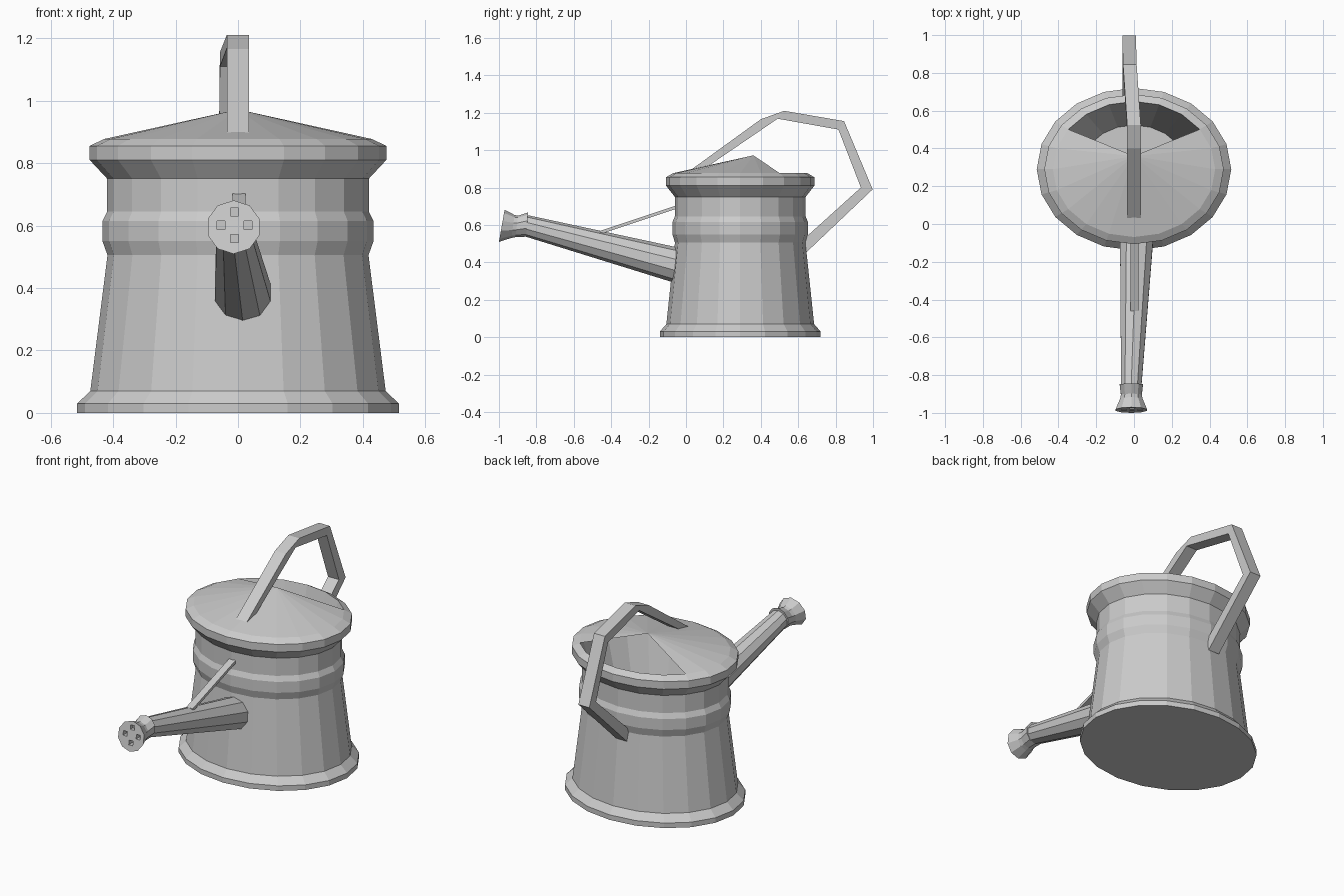
import bpy, bmesh, math
from mathutils import Vector, Matrix

if "Cube" in bpy.data.objects:
    bpy.data.objects.remove(bpy.data.objects["Cube"])


def finish(name, bm):
    bmesh.ops.recalc_face_normals(bm, faces=bm.faces)
    me = bpy.data.meshes.new(name)
    bm.to_mesh(me)
    bm.free()
    ob = bpy.data.objects.new(name, me)
    bpy.context.collection.objects.link(ob)
    return ob


def loft(name, rings):
    """Skin closed rings of points and cap both ends."""
    bm = bmesh.new()
    vs = [[bm.verts.new(p) for p in r] for r in rings]
    n = len(vs[0])
    for a, b in zip(vs, vs[1:]):
        for i in range(n):
            j = (i + 1) % n
            bm.faces.new((a[i], a[j], b[j], b[i]))
    bm.faces.new(vs[0])
    bm.faces.new(vs[-1])
    return finish(name, bm)


SIDES, CY, RATIO = 20, 0.29, 0.835


def oval(r, z):
    # starts at the back (+y) and runs round
    return [Vector((r * math.sin(a), CY + RATIO * r * math.cos(a), z))
            for a in (2 * math.pi * i / SIDES for i in range(SIDES))]


# Body: outer wall, rim, then inner wall down to an inner floor
profile = [(.515, 0), (.515, .03), (.473, .07), (.418, .505), (.434, .55), (.434, .615),
           (.419, .645), (.419, .75), (.475, .81), (.475, .855), (.43, .877), (.28, .35)]
loft("body", [oval(r, z) for r, z in profile])

# Lid: off-centre cone, open over the six rear segments
bm = bmesh.new()
edge = [bm.verts.new(p) for p in oval(.43, .877)[3:18]]
apex = bm.verts.new((0, .36, .972))
for a, b in zip(edge, edge[1:]):
    bm.faces.new((a, b, apex))
lid = finish("lid", bm)


def disc(x, y, z, r, tilt, n=10):
    # upright ring facing -y, leaning back by tilt degrees
    rot = Matrix.Rotation(math.radians(-tilt), 3, 'X')
    return [Vector((x, y, z)) + rot @ Vector((r * math.sin(2 * math.pi * i / n), 0,
                                              r * math.cos(2 * math.pi * i / n)))
            for i in range(n)]


# Spout
loft("spout", [disc(.017, .0, .372, .096, 14), disc(-.015, -.87, .6, .056, 14)])

# Rose with four square holes
rose = loft("rose", [disc(-.014, -.85, .602, .065, 5), disc(-.014, -.905, .592, .058, 7),
                     disc(-.014, -.925, .592, .062, 8), disc(-.014, -.985, .595, .087, 10)])
bm = bmesh.new()
for dx, dz in ((.043, 0), (-.043, 0), (0, .043), (0, -.043)):
    bmesh.ops.create_cube(bm, size=1, matrix=Matrix.Translation((-.011 + dx, -.985, .601 + dz))
                          @ Matrix.Diagonal((.026, .06, .026, 1)))
holes = finish("rose_hole_cutter", bm)
holes.hide_render = True
holes.display_type = 'WIRE'
cut = rose.modifiers.new("holes", 'BOOLEAN')
cut.object = holes
cut.operation = 'DIFFERENCE'
cut.solver = 'EXACT'


def strip(name, path, w):
    # flat bar: path of (x, outer y, outer z, inner y, inner z)
    return loft(name, [[(x - w, oy, oz), (x + w, oy, oz), (x + w, iy, iz), (x - w, iy, iz)]
                       for x, oy, oz, iy, iz in path])


# Handle and spout brace
strip("handle", [(0, .03, .897, .09, .895), (0, .40, 1.165, .42, 1.12), (0, .525, 1.21, .49, 1.168),
                 (-.022, .845, 1.155, .815, 1.11), (-.026, .998, .79, .935, .80),
                 (-.026, .645, .455, .625, .52)], .036)
strip("spout_brace", [(.003, -.04, .708, -.04, .69), (.003, -.46, .568, -.46, .55)], .021)
